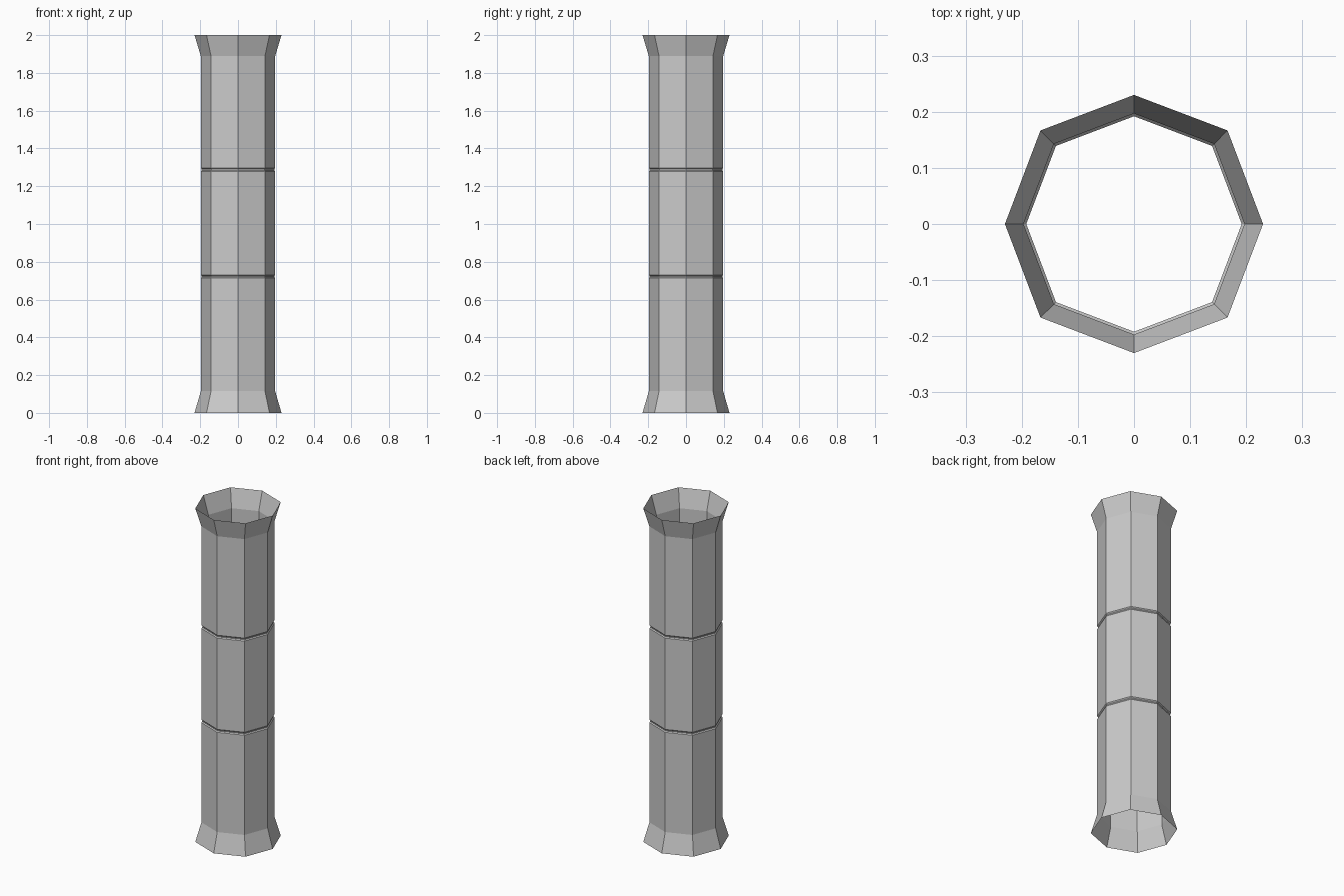
import bpy
import math

cube = bpy.data.objects.get("Cube")
if cube:
    bpy.data.objects.remove(cube, do_unlink=True)

SIDES = 8


def make_material(name, colour):
    mat = bpy.data.materials.new(name)
    mat.use_nodes = True
    mat.diffuse_color = colour
    mat.node_tree.nodes["Principled BSDF"].inputs["Base Color"].default_value = colour
    return mat


def lathe(name, profile, mat):
    """Open eight-sided tube swept from (radius, height) points."""
    verts, faces = [], []
    for radius, z in profile:
        for i in range(SIDES):
            a = i * math.tau / SIDES
            # diagonal corners sit slightly further out
            r = radius * (1.025 if i % 2 else 1.0)
            verts.append((r * math.cos(a), r * math.sin(a), z))
    for k in range(len(profile) - 1):
        for i in range(SIDES):
            j = (i + 1) % SIDES
            low, high = k * SIDES, (k + 1) * SIDES
            faces.append((low + i, low + j, high + j, high + i))
    mesh = bpy.data.meshes.new(name)
    mesh.from_pydata(verts, [], faces)
    mesh.materials.append(mat)
    obj = bpy.data.objects.new(name, mesh)
    bpy.context.collection.objects.link(obj)
    return obj


grey = make_material("plain grey", (0.6, 0.6, 0.6, 1.0))
FLARE, BODY, GROOVE = 0.23, 0.197, 0.192


def groove(z):
    """Narrow inset ring around the shaft."""
    return [(BODY, z - 0.009), (GROOVE, z - 0.003), (GROOVE, z + 0.003), (BODY, z + 0.009)]


# Flared foot, grooved shaft and flared top in one continuous shell
profile = [(FLARE, 0), (BODY, 0.115)]
for joint in (0.722, 1.287):
    profile += groove(joint)
profile += [(BODY, 1.89), (FLARE, 2)]
lathe("column_shell", profile, grey)
